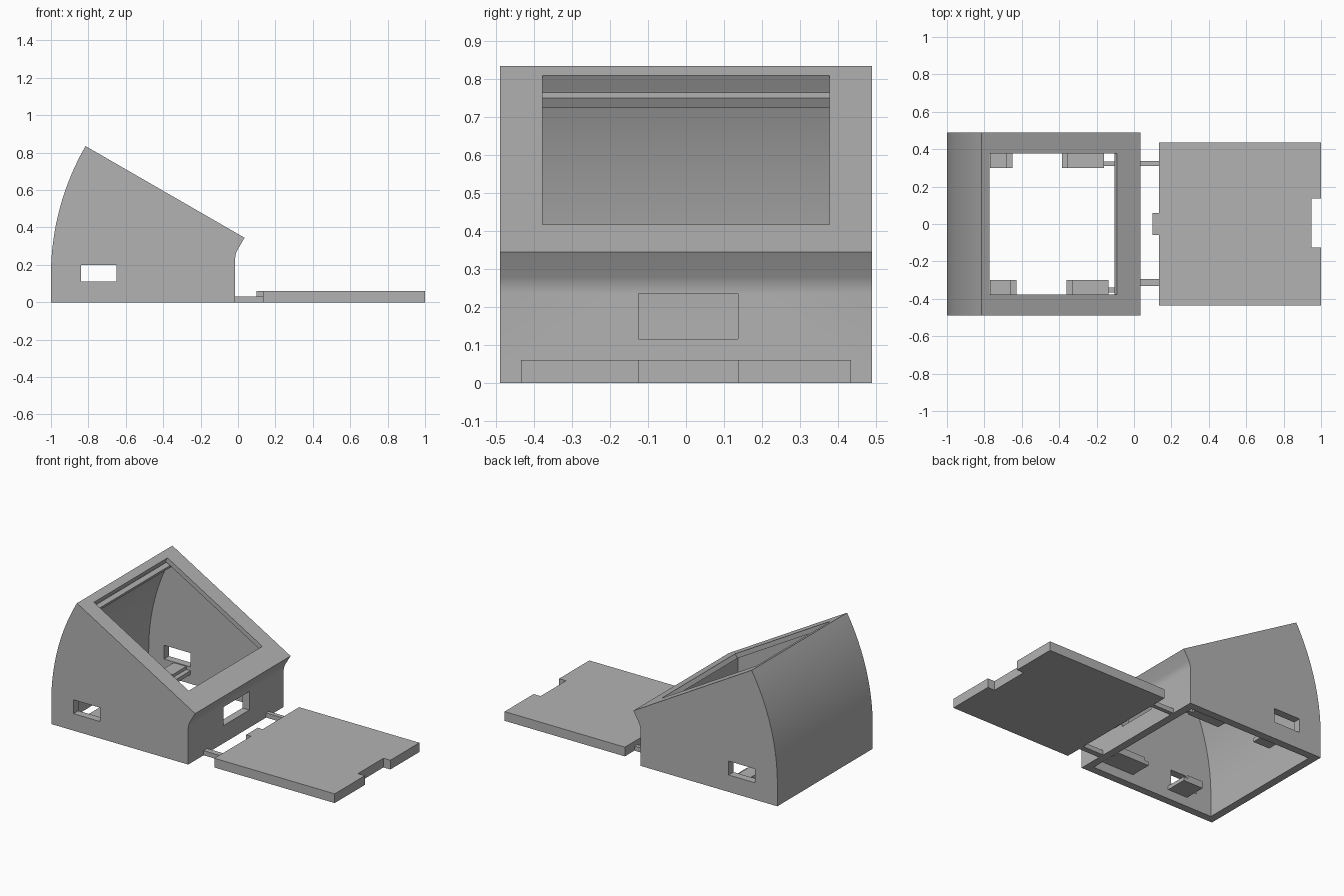
import bpy, bmesh, math
from mathutils import Vector

if "Cube" in bpy.data.objects:
    bpy.data.objects.remove(bpy.data.objects["Cube"], do_unlink=True)

grey = bpy.data.materials.new("plain grey")
grey.use_nodes = True
COLOUR = (0.45, 0.45, 0.45, 1)
grey.diffuse_color = COLOUR
grey.node_tree.nodes["Principled BSDF"].inputs["Base Color"].default_value = COLOUR


def prism(name, outline, low, high, axis="y"):
    """Extrude an outline (xz along y, or xy along z) into a solid."""
    bm = bmesh.new()
    place = (lambda a, b: (a, low, b)) if axis == "y" else (lambda a, b: (a, b, low))
    face = bm.faces.new([bm.verts.new(place(a, b)) for a, b in outline])
    moved = bmesh.ops.extrude_face_region(bm, geom=[face])["geom"]
    shift = Vector((0, high - low, 0)) if axis == "y" else Vector((0, 0, high - low))
    bmesh.ops.translate(bm, vec=shift, verts=[g for g in moved if isinstance(g, bmesh.types.BMVert)])
    bmesh.ops.recalc_face_normals(bm, faces=bm.faces)
    mesh = bpy.data.meshes.new(name)
    bm.to_mesh(mesh)
    bm.free()
    mesh.materials.append(grey)
    obj = bpy.data.objects.new(name, mesh)
    bpy.context.collection.objects.link(obj)
    return obj


def box(name, x, y, z):
    return prism(name, [(x[0], z[0]), (x[1], z[0]), (x[1], z[1]), (x[0], z[1])], *y)


def activate(obj):
    bpy.ops.object.select_all(action="DESELECT")
    obj.select_set(True)
    bpy.context.view_layer.objects.active = obj


def cut(target, cutter):
    mod = target.modifiers.new("cut", "BOOLEAN")
    mod.operation, mod.solver, mod.object = "DIFFERENCE", "EXACT", cutter
    activate(target)
    bpy.ops.object.modifier_apply(modifier=mod.name)
    bpy.data.objects.remove(cutter, do_unlink=True)


def arc(radius, end, steps=24):
    """Curved back, starting upright and leaning forward."""
    angles = [math.radians(end) * i / steps for i in range(steps + 1)]
    return [(0.38 - radius * math.cos(a), 0.145 + radius * math.sin(a)) for a in angles]


def slope(s, d):
    """Point at distance s down the sloping face and depth d below it."""
    c, k = math.cos(math.pi / 6), 0.5
    return (-0.815 + s * c - d * k, 0.835 - s * k - d * c)


# Hollow housing with a curved back and an overhanging chin
chin = [(0.035, 0.345), (-0.004, 0.278), (-0.009, 0.267), (-0.013, 0.253), (-0.015, 0.238)]
housing = prism("housing", [(-1, 0)] + arc(1.38, 30) + chin + [(-0.015, 0)], -0.49, 0.49)
cavity = [(-0.95, -0.1)] + arc(1.33, 28.7) + [(-0.065, 0.368), (-0.065, -0.1)]
cut(housing, prism("cavity_cutter", cavity, -0.44, 0.44))

# Sloping screen opening, side windows and front window
opening = [slope(0.05, -0.1), slope(0.837, -0.1), slope(0.837, 0.045), slope(0.05, 0.045)]
cut(housing, prism("opening_cutter", opening, -0.378, 0.378))
cut(housing, box("side_window_cutter", (-0.84, -0.65), (-0.6, 0.6), (0.11, 0.2)))
cut(housing, box("front_window_cutter", (-0.2, 0.1), (-0.125, 0.137), (0.115, 0.235)))
activate(housing)
bpy.ops.object.shade_smooth_by_angle(angle=math.radians(20))

# Ledge below the top edge of the opening
prism("screen_ledge", [slope(0.03, 0.052), slope(0.08, 0.052), slope(0.08, 0.082), slope(0.03, 0.082)],
      -0.445, 0.445)

# Stepped catches inside the two side walls
for side, name, back, middle in ((1, "left", 0, 0), (-1, "right", 0.022, 0.023)):
    def span(a, b):
        return tuple(sorted((side * a, side * b)))
    y = span(0.3, 0.445)
    box(name + "_rear_catch", (-0.77, -0.68 + back), y, (0.06, 0.105))
    box(name + "_rear_catch_step", (-0.68 + back, -0.65 + back), y, (0.06, 0.085))
    box(name + "_front_catch", (-0.355 + middle, -0.16 + middle), y, (0.06, 0.105))
    box(name + "_front_catch_step", (-0.385 + middle, -0.355 + middle), y, (0.06, 0.085))
    inner = 0.31 if side > 0 else 0.34
    box(name + "_catch_pin", (-0.16 + middle, -0.06), span(inner, inner + 0.025), (0.06, 0.085))

# Base cover lying in front, with a notch in its outer edge
box_edge, notch = 0.135, 0.95
cover = [(box_edge, -0.435), (1, -0.435), (1, -0.125), (notch, -0.125),
         (notch, 0.137), (1, 0.137), (1, 0.435), (box_edge, 0.435)]
prism("base_cover", cover, 0, 0.06, "z")
box("cover_tab", (0.1, box_edge), (-0.06, 0.06), (0.03, 0.06))

# Thin arms joining the cover to the housing
box("left_arm", (-0.02, box_edge), (0.31, 0.337), (0, 0.03))
box("right_arm", (-0.02, box_edge), (-0.332, -0.295), (0, 0.03))
